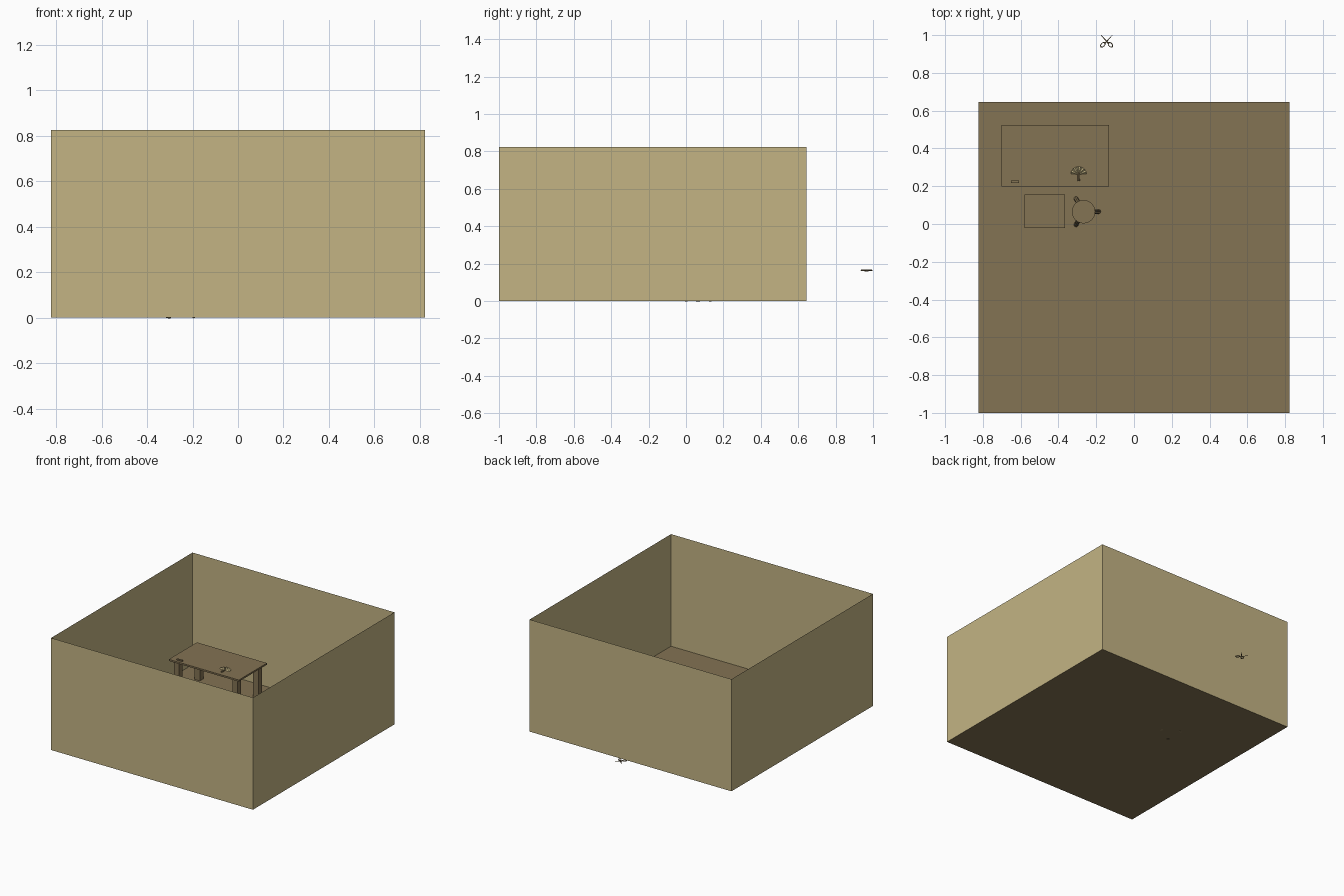
import bpy, bmesh, math
from mathutils import Vector

if "Cube" in bpy.data.objects:
    bpy.data.objects.remove(bpy.data.objects["Cube"])


def material(name, rgb):
    m = bpy.data.materials.new(name)
    lin = [((c / 255 + 0.055) / 1.055) ** 2.4 for c in rgb]
    m.diffuse_color = (*lin, 1)
    m.use_nodes = True
    m.node_tree.nodes["Principled BSDF"].inputs["Base Color"].default_value = m.diffuse_color
    return m


SAND = material("sand plaster", (195, 180, 132))
WOOD = material("brown wood", (131, 115, 83))


def finish(name, bm, mat):
    me = bpy.data.meshes.new(name)
    bm.to_mesh(me)
    bm.free()
    ob = bpy.data.objects.new(name, me)
    me.materials.append(mat)
    bpy.context.collection.objects.link(ob)
    return ob


def box(name, lo, hi, mat):
    bm = bmesh.new()
    bmesh.ops.create_cube(bm, size=1)
    for v in bm.verts:
        v.co = [lo[i] + (v.co[i] + 0.5) * (hi[i] - lo[i]) for i in range(3)]
    return finish(name, bm, mat)


def rod(name, a, b, r1, r2, mat, sides=8):
    a, b = Vector(a), Vector(b)
    bm = bmesh.new()
    bmesh.ops.create_cone(bm, cap_ends=True, segments=sides, radius1=r1, radius2=r2, depth=(b - a).length)
    rot = (b - a).to_track_quat('Z', 'Y')
    for v in bm.verts:
        v.co = rot @ v.co + (a + b) / 2
    return finish(name, bm, mat)


def sheet(name, pts, mat):
    bm = bmesh.new()
    bm.faces.new([bm.verts.new(p) for p in pts])
    return finish(name, bm, mat)


# Room: floor and four paper-thin walls, open at the top
W, Y0, Y1, H = 0.822, -1.0, 0.645, 0.825
corners = [(-W, Y0), (W, Y0), (W, Y1), (-W, Y1)]
sheet("floor", [(x, y, 0) for x, y in corners], WOOD)
for i, side in enumerate(("front", "right", "back", "left")):
    a, b = corners[i], corners[(i + 1) % 4]
    sheet(side + "_wall", [(*a, 0), (*b, 0), (*b, H), (*a, H)], SAND)

# Table with four square legs
TOP = 0.242
box("table_top", (-0.702, 0.198, TOP - 0.012), (-0.132, 0.525, TOP), WOOD)
for x in (-0.655, -0.179):
    for y in (0.24, 0.483):
        box("table_leg", (x - 0.021, y - 0.021, 0), (x + 0.021, y + 0.021, TOP - 0.012), WOOD)

# Low chest in front of the table
box("chest", (-0.58, -0.02, 0), (-0.364, 0.155, 0.12), WOOD)

# Round stool on three splayed legs
SX, SY, SH = -0.267, 0.065, 0.13
rod("stool_seat", (SX, SY, SH - 0.02), (SX, SY, SH), 0.062, 0.062, WOOD, 24)
for k in range(3):
    c, s = math.cos(k * math.tau / 3), math.sin(k * math.tau / 3)
    rod("stool_leg", (SX + 0.08 * c, SY + 0.08 * s, 0),
        (SX + 0.045 * c, SY + 0.045 * s, SH - 0.015), 0.012, 0.012, WOOD)

# Pleated hand fan lying on the table
FX, FY, FZ = -0.293, 0.262, TOP + 0.004
bm = bmesh.new()
rings = []
for r in (0.008, 0.042):
    ring = []
    for i in range(13):
        t = math.radians(5 + 170 * i / 12)
        ring.append(bm.verts.new((FX + r * math.cos(t), FY + r * math.sin(t), FZ + (i % 2) * 0.006)))
    rings.append(ring)
for i in range(12):
    bm.faces.new((rings[0][i], rings[1][i], rings[1][i + 1], rings[0][i + 1]))
finish("fan_leaf", bm, SAND)
rod("fan_handle", (FX, 0.228, TOP + 0.006), (FX, 0.275, TOP + 0.006), 0.006, 0.005, WOOD)

# Small stick on the table
box("small_stick", (-0.652, 0.218, TOP), (-0.608, 0.23, TOP + 0.008), WOOD)

# Scissors behind the room: two crossed blades with finger rings
CX, CY, CZ = -0.145, 0.967, 0.164
for s in (-1, 1):
    z = CZ + s * 0.002
    rod("scissor_blade", (CX - s * 0.012, CY - 0.013, z), (CX + s * 0.03, CY + 0.033, z), 0.004, 0.001, WOOD, 4)
    bpy.ops.mesh.primitive_torus_add(major_radius=0.013, minor_radius=0.003, major_segments=16, minor_segments=6,
                                     location=(CX - s * 0.02, CY - 0.018, z), rotation=(0, 0, -s * 0.75))
    ob = bpy.context.object
    ob.name = "scissor_ring"
    ob.scale = (0.7, 1.1, 1)
    ob.data.materials.append(WOOD)
rod("scissor_pivot", (CX, CY, CZ - 0.005), (CX, CY, CZ + 0.005), 0.004, 0.004, WOOD)
